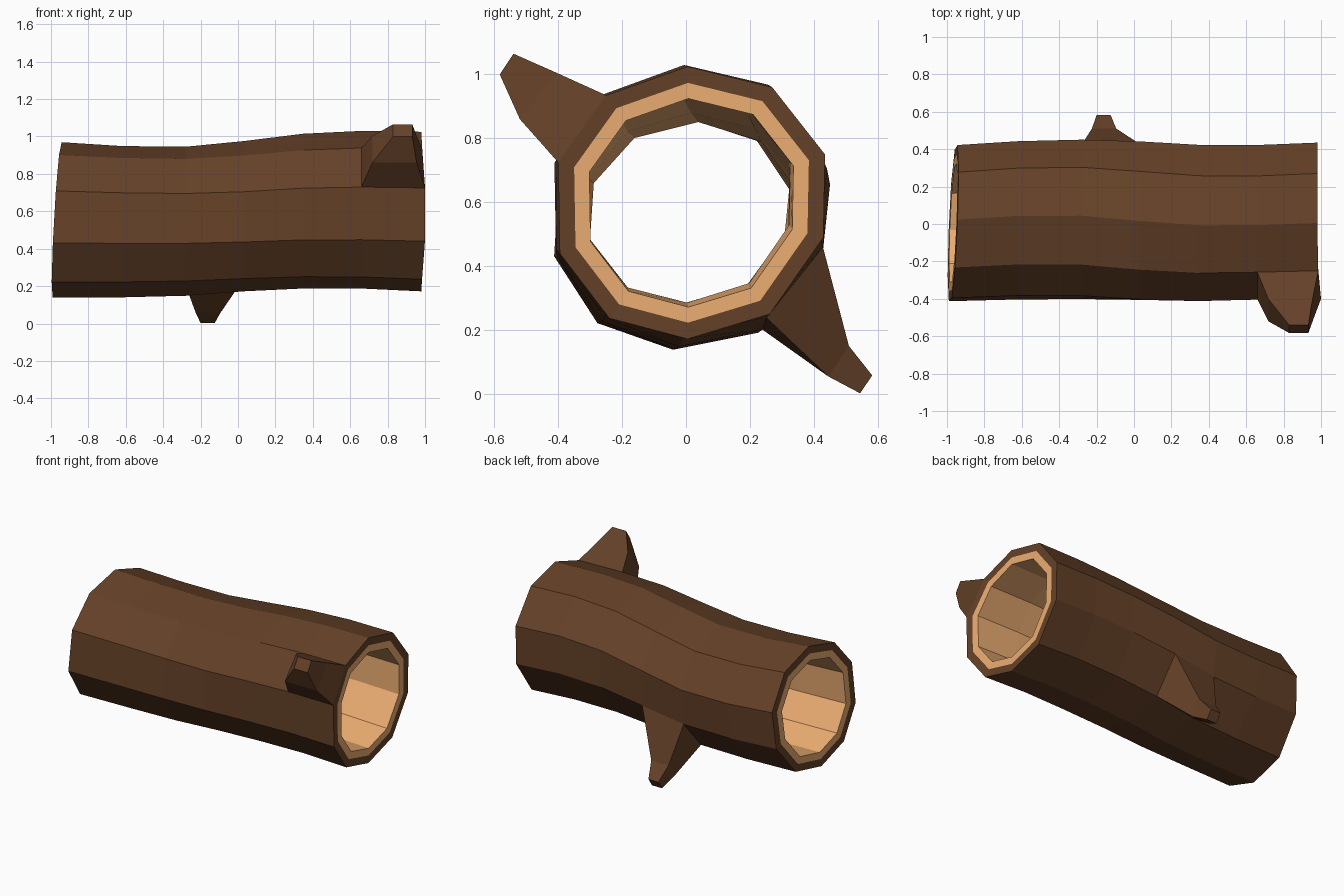
import bpy, bmesh, math

if "Cube" in bpy.data.objects:
    bpy.data.objects.remove(bpy.data.objects["Cube"])

def material(name, rgb):
    m = bpy.data.materials.new(name)
    m.diffuse_color = (*rgb, 1)
    m.use_nodes = True
    m.node_tree.nodes["Principled BSDF"].inputs["Base Color"].default_value = m.diffuse_color
    return m

bark = material("bark", (0.13, 0.053, 0.021))
wood = material("cut_wood", (0.84, 0.42, 0.17))

# Ten-sided cross-section (y, z) of the right-hand end, around its centre
CY, CZ = 0.015, 0.5975
PROFILE = [(0.005, 1.025), (0.27, 0.96), (0.435, 0.75), (0.43, 0.49), (0.262, 0.25),
           (0.005, 0.172), (-0.24, 0.237), (-0.395, 0.44), (-0.40, 0.725), (-0.25, 0.935)]
N = len(PROFILE)

# Stations along the log: x, centre y, centre z, y scale, z scale, roll
STATIONS = [(-0.967, 0.000, 0.5525, 0.98, 0.976, -0.08),
            (-0.62, 0.015, 0.5425, 0.99, 0.952, -0.09),
            (-0.28, 0.020, 0.545, 1.00, 0.937, -0.08),
            (0.03, 0.013, 0.5725, 1.01, 0.942, -0.03),
            (0.35, 0.003, 0.600, 1.00, 0.970, 0.0),
            (0.66, 0.008, 0.6075, 0.99, 0.988, 0.01),
            (0.98, 0.015, 0.5975, 1.00, 1.000, 0.0)]
LAST = len(STATIONS) - 1

bm = bmesh.new()

def ring(i, size):
    """One loop of the log at station i, shrunk about its centre by size."""
    x, cy, cz, sy, sz, roll = STATIONS[i]
    c, s = math.cos(roll), math.sin(roll)
    verts = []
    for py, pz in PROFILE:
        dy, dz = (py - CY) * size, (pz - CZ) * size
        y = cy + sy * (dy * c - dz * s)
        z = cz + sz * (dy * s + dz * c)
        px = x
        if i == 0:          # slanted left cut
            px += 0.055 * (z - 0.55) + 0.04 * y
        elif i == LAST:     # right cut leans out at the front
            px += 0.1 * max(0, -y - 0.2)
        verts.append(bm.verts.new((px, y, z)))
    return verts

def bridge(a, b, mat, skip=()):
    for j in range(len(a)):
        if j not in skip:
            k = (j + 1) % len(a)
            bm.faces.new((a[j], a[k], b[k], b[j])).material_index = mat

# Bark shell; one face is left open under each branch
outer = [ring(i, 1.0) for i in range(LAST + 1)]
branch_faces = {2: 3, 5: 8}
for i in range(LAST):
    bridge(outer[i], outer[i + 1], 0, skip=(branch_faces.get(i),))

# Hollow inside
inner = [ring(i, 0.765) for i in range(LAST + 1)]
for i in range(LAST):
    bridge(inner[i], inner[i + 1], 1)

# Cut ends: bark rim, then a ring of bare wood
for i in (0, LAST):
    rim = ring(i, 0.88)
    bridge(outer[i], rim, 0)
    bridge(rim, inner[i], 1)

def branch(station, loops):
    """Tapered stub: each loop is (x0, x1, (y, z) of first edge, (y, z) of second edge)."""
    j = branch_faces[station]
    a, b = outer[station], outer[station + 1]
    prev = [a[j], b[j], b[(j + 1) % N], a[(j + 1) % N]]
    for x0, x1, p, q in loops:
        cur = [bm.verts.new(v) for v in ((x0, *p), (x1, *p), (x1, *q), (x0, *q))]
        bridge(prev, cur, 0)
        prev = cur
    bm.faces.new(prev).material_index = 0

# Lower branch at the back and upper branch at the front
branch(2, [(-0.225, -0.095, (0.51, 0.15), (0.445, 0.055)),
           (-0.20, -0.125, (0.583, 0.058), (0.545, 0.002))])
branch(5, [(0.718, 0.955, (-0.52, 0.86), (-0.40, 1.003)),
           (0.83, 0.932, (-0.583, 1.0), (-0.54, 1.065))])

bmesh.ops.recalc_face_normals(bm, faces=bm.faces)
mesh = bpy.data.meshes.new("hollow_log")
bm.to_mesh(mesh)
bm.free()
mesh.materials.append(bark)
mesh.materials.append(wood)
log = bpy.data.objects.new("hollow_log", mesh)
bpy.context.collection.objects.link(log)
